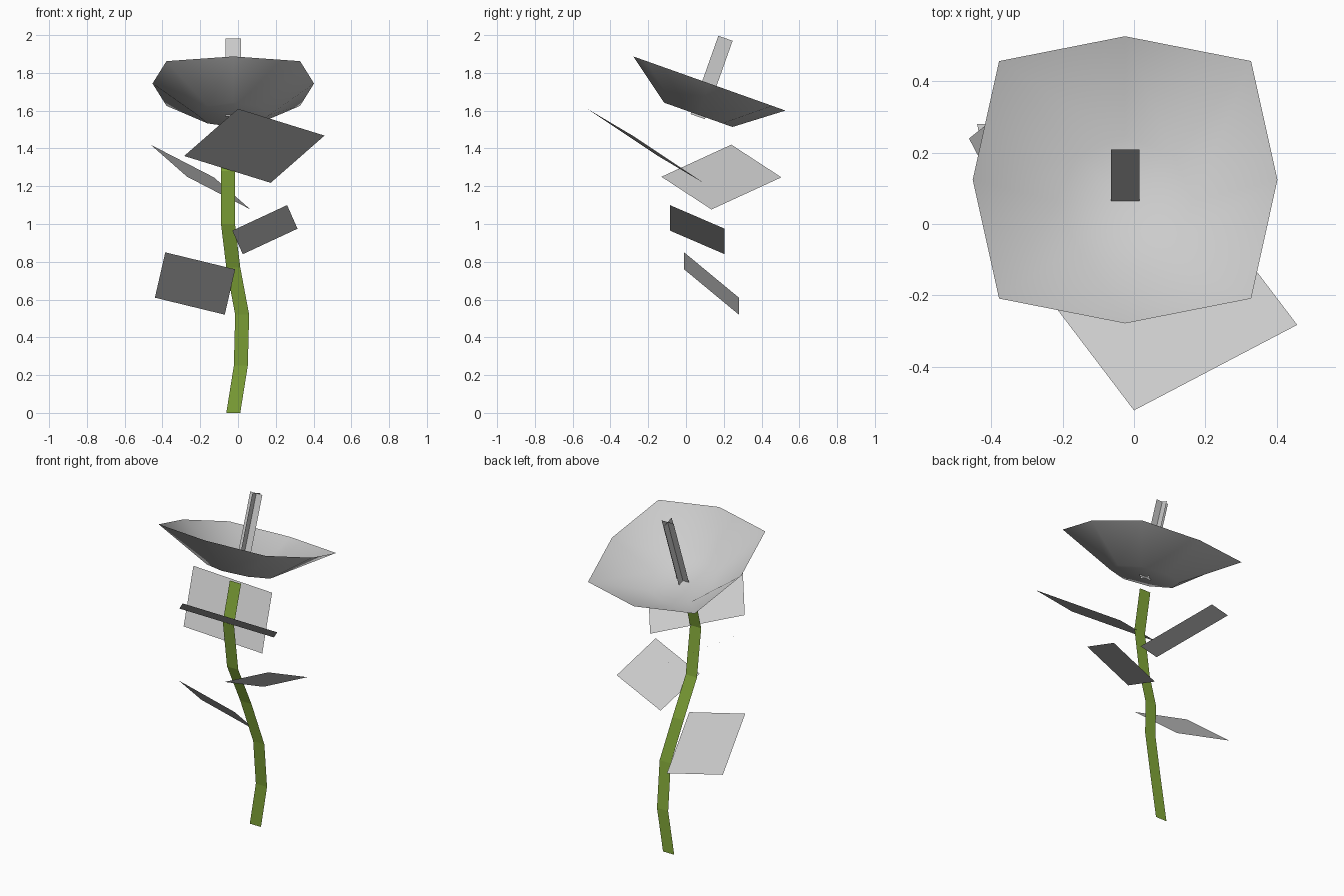
import bpy
from math import cos, sin, pi
from mathutils import Vector, Matrix

cube = bpy.data.objects.get("Cube")
if cube:
    bpy.data.objects.remove(cube, do_unlink=True)


def material(name, rgb):
    m = bpy.data.materials.new(name)
    m.use_nodes = True
    m.diffuse_color = (*rgb, 1)
    bsdf = m.node_tree.nodes["Principled BSDF"]
    bsdf.inputs["Base Color"].default_value = (*rgb, 1)
    bsdf.inputs["Roughness"].default_value = 0.8
    return m


GREY = material("pale_grey", (0.6, 0.6, 0.6))
GREEN = material("stem_green", (0.22, 0.38, 0.04))


def build(name, verts, faces, mat, smooth=False):
    mesh = bpy.data.meshes.new(name)
    mesh.from_pydata([tuple(v) for v in verts], [], faces)
    mesh.materials.append(mat)
    for p in mesh.polygons:
        p.use_smooth = smooth
    obj = bpy.data.objects.new(name, mesh)
    bpy.context.collection.objects.link(obj)
    return obj


# Stem: a flat ribbon following a bent centre line
path = [(-.025, .2, 0), (.015, .2, .25), (.022, .165, .52), (-.025, .11, .77),
        (-.053, .025, 1.0), (-.053, -.015, 1.28), (-.045, .04, 1.51)]
half = Vector((.037, 0, 0))
edges = [Vector(p) + s * half for p in path for s in (-1, 1)]
build("stem", edges,
      [(i, i + 1, i + 3, i + 2) for i in range(0, len(edges) - 2, 2)], GREEN)


# Leaves: flat squares given by one corner and two edge directions
def leaf(name, corner, a, b):
    c, a, b = Vector(corner), Vector(a), Vector(b)
    if a.cross(b).z < 0:
        a, b = b, a
    build(name, [c, c + a, c + a + b, c + b], [(0, 1, 2, 3)], GREY)


leaf("lower_right_leaf", (-.385, -.01, .85), (.37, 0, -.09), (-.055, .29, -.24))
leaf("lower_left_leaf", (.26, -.085, 1.1), (-.29, 0, -.135), (.055, .29, -.125))
leaf("front_leaf", (0, -.523, 1.61), (.458, .24, -.142), (-.285, .375, -.25))
leaf("back_leaf", (-.463, .24, 1.42), (.335, .265, -.173), (.194, -.37, -.17))

# Flower head frame, tilted towards the back
axis = Vector((0, .335, .942)).normalized()
side = Vector((1, 0, 0))
ahead = axis.cross(side)
base = Vector((-.025, .065, 1.578))


def local(x, y, z):
    return base + x * side + y * ahead + z * axis


# Bloom: shallow eight-sided dish with a flat bottom and squarish rim
ring, rim = [], []
for i in range(8):
    t = i * pi / 4
    ring.append(local(.192 * cos(t), .192 * sin(t), 0))
    r = .5 if i % 2 else .4275
    rim.append(local(r * cos(t), r * sin(t), .176))
faces = [(i, (i + 1) % 8, 16) for i in range(8)]
faces += [(i, i + 8, (i + 1) % 8 + 8, (i + 1) % 8) for i in range(8)]
build("bloom", ring + rim + [base], faces, GREY, smooth=True)

# Pistil: two crossed upright strips
w, low, high = .04, -.01, .43
strips = []
for dx, dy in ((w, 0), (0, w)):
    strips += [local(-dx, -dy, low), local(dx, dy, low),
               local(dx, dy, high), local(-dx, -dy, high)]
build("pistil", strips, [(0, 1, 2, 3), (4, 5, 6, 7)], GREY)
